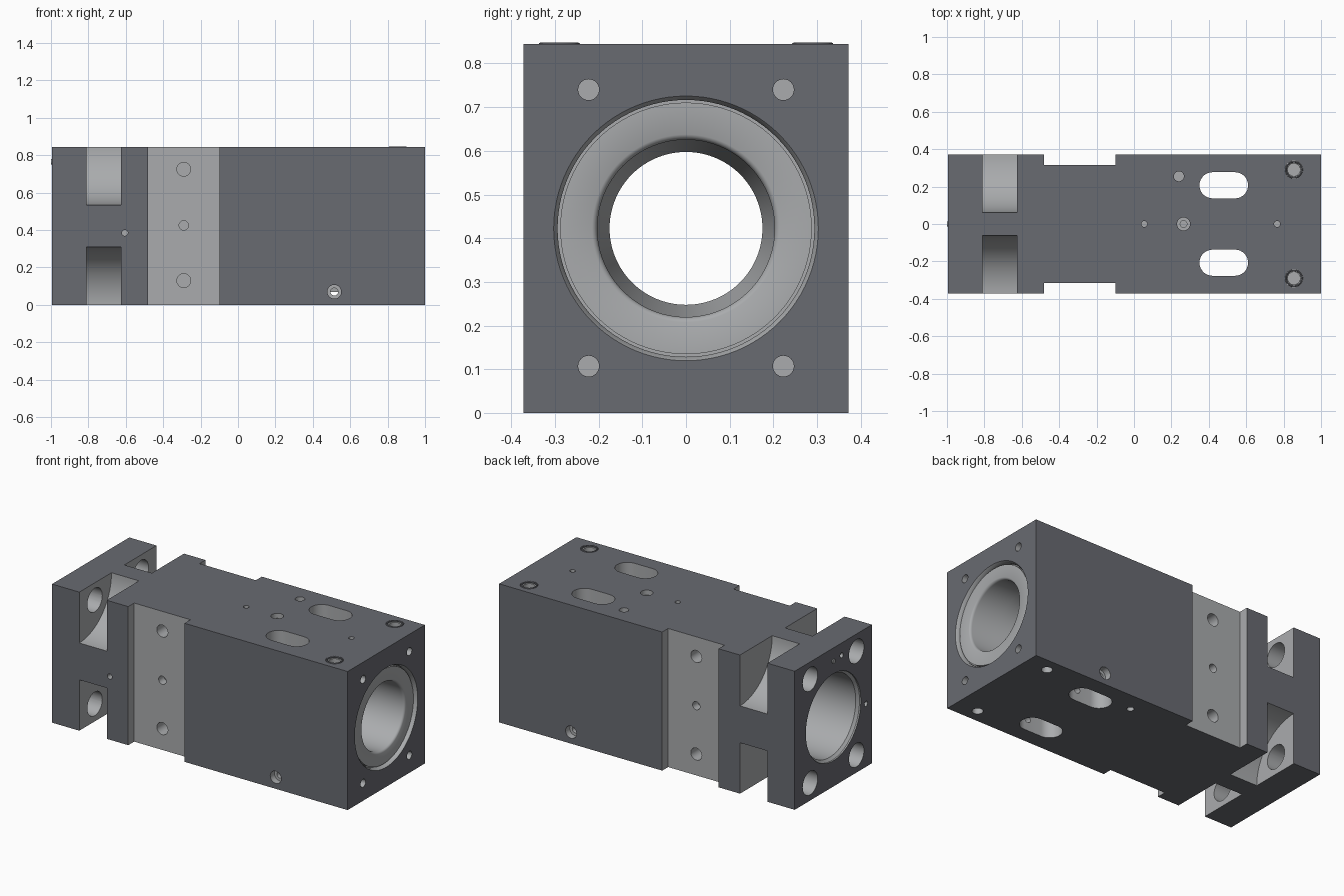
import bpy, bmesh, math
from mathutils import Vector, Matrix

if "Cube" in bpy.data.objects:
    bpy.data.objects.remove(bpy.data.objects["Cube"])

H, W, L0, L1 = 0.845, 0.372, -0.994, 1.0
MID = H / 2


def material(name, rgb):
    m = bpy.data.materials.new(name)
    m.diffuse_color = (*rgb, 1)
    m.use_nodes = True
    m.node_tree.nodes["Principled BSDF"].inputs["Base Color"].default_value = m.diffuse_color
    return m


MATS = [material("dark_steel", (0.14, 0.145, 0.165)),
        material("machined_steel", (0.40, 0.41, 0.42))]


def make(name, bm, slot):
    bmesh.ops.recalc_face_normals(bm, faces=bm.faces)
    for f in bm.faces:
        f.material_index = slot
    me = bpy.data.meshes.new(name)
    bm.to_mesh(me)
    bm.free()
    for m in MATS:
        me.materials.append(m)
    ob = bpy.data.objects.new(name, me)
    bpy.context.collection.objects.link(ob)
    return ob


def box(name, lo, hi, slot=1):
    bm = bmesh.new()
    bmesh.ops.create_cube(bm, size=1)
    lo, hi = Vector(lo), Vector(hi)
    for v in bm.verts:
        v.co = (lo + hi) / 2 + v.co * (hi - lo)
    return make(name, bm, slot)


def lathe(name, pos, axis, profile, seg=48, slot=1):
    """Solid of revolution; profile is (radius, distance along axis)."""
    bm = bmesh.new()
    rot = Vector((0, 0, 1)).rotation_difference(Vector(axis)).to_matrix().to_4x4()
    mat = Matrix.Translation(pos) @ rot
    rings = []
    for r, t in profile:
        rings.append([bm.verts.new(mat @ Vector((r * math.cos(2 * math.pi * i / seg),
                                                 r * math.sin(2 * math.pi * i / seg), t)))
                      for i in range(seg)])
    for a, b in zip(rings, rings[1:]):
        for i in range(seg):
            j = (i + 1) % seg
            bm.faces.new((a[i], a[j], b[j], b[i]))
    bm.faces.new(rings[0])
    bm.faces.new(rings[-1])
    return make(name, bm, slot)


def slot_cutter(x0, x1, y, r, n=16):
    """Round-ended vertical slot."""
    bm = bmesh.new()
    pts = []
    for cx, start in ((x1 - r, -math.pi / 2), (x0 + r, math.pi / 2)):
        for i in range(n + 1):
            a = start + math.pi * i / n
            pts.append(bm.verts.new((cx + r * math.cos(a), y + r * math.sin(a), -0.05)))
    face = bm.faces.new(pts)
    ext = bmesh.ops.extrude_face_region(bm, geom=[face])["geom"]
    bmesh.ops.translate(bm, vec=(0, 0, H + 0.1),
                        verts=[g for g in ext if isinstance(g, bmesh.types.BMVert)])
    return make("slot_cutter", bm, 1)


# main block
housing = box("housing", (L0, -W, 0), (L1, W, H), 0)


def cut(cutter):
    mod = housing.modifiers.new("cut", 'BOOLEAN')
    mod.operation = 'DIFFERENCE'
    mod.solver = 'EXACT'
    mod.object = cutter
    bpy.context.view_layer.objects.active = housing
    bpy.ops.object.modifier_apply(modifier=mod.name)
    bpy.data.objects.remove(cutter, do_unlink=True)


def hole(pos, axis, *steps):
    """Blind stepped hole; steps are (radius, depth)."""
    prof, t = [], -0.02
    for r, d in steps:
        prof += [(r, t), (r, d)]
        t = d
    cut(lathe("hole_cutter", pos, axis, prof, 32))


# clamp grooves down both sides
for s in (-1, 1):
    ys = sorted((s * 0.315, s * 0.5))
    cut(box("groove_cutter", (-0.48, ys[0], -0.1), (-0.10, ys[1], H + 0.1)))

# concave bolt pockets at the four long edges
for y in (-W, W):
    for z in (0, H):
        cut(lathe("pocket_cutter", (-0.81, y, z), (1, 0, 0), [(0.31, 0), (0.31, 0.185)], 96))

# stepped main bore, measured inward from the right face
cut(lathe("bore_cutter", (L1, 0, MID), (-1, 0, 0), [
    (0.303, -0.02), (0.303, 0), (0.294, 0.016), (0.294, 0.035), (0.288, 0.035), (0.288, 0.018),
    (0.215, 0.018), (0.209, 0.021), (0.205, 0.026), (0.203, 0.033), (0.203, 0.20),
    (0.175, 0.28), (0.175, 1.2), (0.25, 1.2), (0.25, 1.97), (0.265, 1.985), (0.265, 2.05)], 96))

# two through slots
for y in (-0.207, 0.207):
    cut(slot_cutter(0.35, 0.61, y, 0.07))

# end bolt holes
for y in (-0.223, 0.223):
    for z in (0.107, 0.74):
        hole((L1, y, z), (-1, 0, 0), (0.024, 0.12))
        hole((L0, y, z), (1, 0, 0), (0.072, 0.22))

# small left end holes
for y, z in ((-0.08, 0.77), (-0.314, 0.385)):
    hole((L0, y, z), (1, 0, 0), (0.015, 0.06))

# groove holes on both sides, and cross port
for s in (-1, 1):
    for z, r, d in ((0.725, 0.037, 0.10), (0.425, 0.025, 0.05), (0.13, 0.037, 0.10)):
        hole((-0.29, s * 0.315, z), (0, -s, 0), (r, d))
    hole((0.515, s * W, 0.07), (0, -s, 0), (0.037, 0.04), (0.02, 0.45))
hole((-0.605, -W, 0.385), (0, 1, 0), (0.016, 0.05))

# top and bottom holes
for y in (-0.29, 0.29):
    hole((0.855, y, H), (0, 0, -1), (0.05, 0.007), (0.033, 0.12))
    hole((0.855, y, 0), (0, 0, 1), (0.03, 0.10))
hole((0.24, 0.255, H), (0, 0, -1), (0.027, 0.10))
hole((0.24, 0.255, 0), (0, 0, 1), (0.02, 0.08))
hole((0.265, 0, H), (0, 0, -1), (0.035, 0.03), (0.018, 0.10))
for x in (0.055, 0.765):
    hole((x, 0, H), (0, 0, -1), (0.016, 0.08))

# seal rings in the top ports
parts = [housing]
for n, y in (("front", -0.29), ("back", 0.29)):
    bpy.ops.mesh.primitive_torus_add(location=(0.855, y, H - 0.002), major_radius=0.043,
                                     minor_radius=0.005, major_segments=32, minor_segments=8)
    ring = bpy.context.object
    ring.name = "seal_ring_" + n
    ring.data.materials.append(MATS[0])
    parts.append(ring)

# locating pin on the left end
parts.append(lathe("locating_pin", (L0 + 0.03, 0, 0.765), (-1, 0, 0), [(0.014, 0), (0.014, 0.036)], 24))

# smooth curves, sharp corners
bpy.ops.object.select_all(action='DESELECT')
for ob in parts:
    ob.select_set(True)
bpy.context.view_layer.objects.active = housing
bpy.ops.object.shade_smooth_by_angle(angle=math.radians(30))
